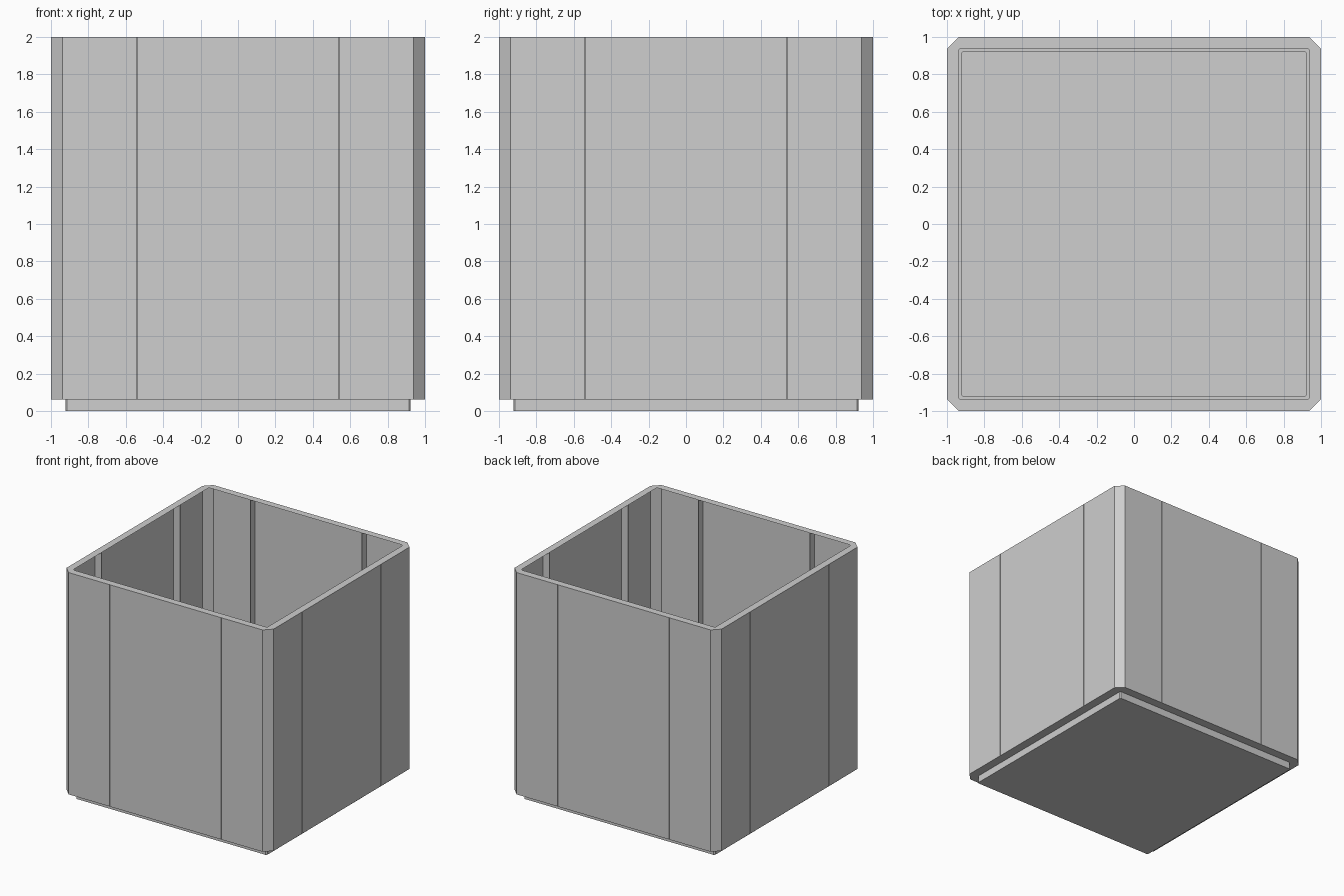
import bpy, bmesh
from mathutils import Matrix, Vector

if "Cube" in bpy.data.objects:
    bpy.data.objects.remove(bpy.data.objects["Cube"])

grey = bpy.data.materials.new("light grey")
grey.diffuse_color = (0.62, 0.62, 0.62, 1)
grey.use_nodes = True
grey.node_tree.nodes["Principled BSDF"].inputs["Base Color"].default_value = grey.diffuse_color

TOP, STEP = 2.0, 0.063
HALF, CHAMFER = 1.0, 0.063        # outer walls
GROOVE_X, GROOVE_W, GROOVE_D = 0.54, 0.006, 0.062


def four_sides(side):
    """Repeat the points of the front side around the other three sides."""
    pts = []
    for i in range(4):
        turn = Matrix.Rotation(i * 1.5707963268, 2)
        pts += [turn @ Vector(p) for p in side]
    return pts


def octagon(half, cut):
    return four_sides([(-half + cut, -half), (half - cut, -half)])


def strip(bm, loop_a, z_a, loop_b, z_b):
    """Closed band of quads between two loops."""
    a = [bm.verts.new((p.x, p.y, z_a)) for p in loop_a]
    b = [bm.verts.new((p.x, p.y, z_b)) for p in loop_b]
    n = len(a)
    for i in range(n):
        j = (i + 1) % n
        bm.faces.new((a[i], a[j], b[j], b[i]))
    return a, b


def finish(bm, name):
    me = bpy.data.meshes.new(name)
    bm.to_mesh(me)
    bm.free()
    me.materials.append(grey)
    ob = bpy.data.objects.new(name, me)
    bpy.context.collection.objects.link(ob)


outer = octagon(HALF, CHAMFER)
inner = octagon(0.938, 0.01)
foot = octagon(0.923, 0.01)

# thin folded walls, two narrow grooves per side that show as ribs inside
side = [(-HALF + CHAMFER, -HALF)]
for x in (-GROOVE_X, GROOVE_X):
    l, r = x - GROOVE_W / 2, x + GROOVE_W / 2
    side += [(l, -HALF), (l, -HALF + GROOVE_D), (r, -HALF + GROOVE_D), (r, -HALF)]
side.append((HALF - CHAMFER, -HALF))
walls = four_sides(side)
bm = bmesh.new()
strip(bm, walls, STEP, walls, TOP)
finish(bm, "folded_walls")

# flat rim around the open top
bm = bmesh.new()
strip(bm, outer, TOP, inner, TOP)
finish(bm, "top_rim")

# ledge under the walls
bm = bmesh.new()
strip(bm, foot, STEP, outer, STEP)
finish(bm, "bottom_ledge")

# shallow foot tray with closed floor
bm = bmesh.new()
low, high = strip(bm, foot, 0, foot, STEP)
bm.faces.new(list(reversed(low)))
finish(bm, "foot_tray")
